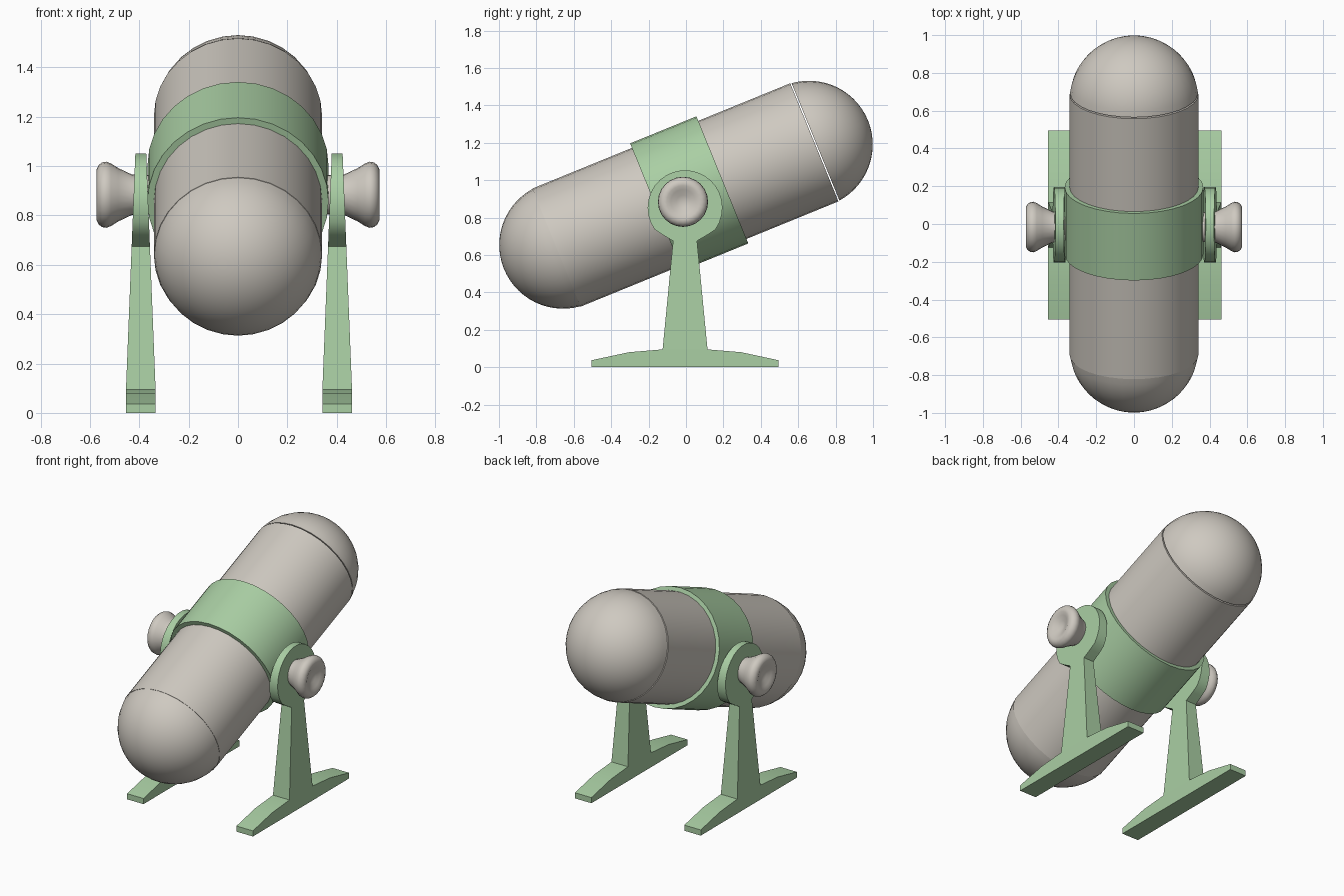
import bpy, bmesh, math
from mathutils import Matrix

cube = bpy.data.objects.get("Cube")
if cube:
    bpy.data.objects.remove(cube, do_unlink=True)


def material(name, rgb):
    mat = bpy.data.materials.new(name)
    mat.use_nodes = True
    mat.diffuse_color = (*rgb, 1)
    mat.node_tree.nodes["Principled BSDF"].inputs["Base Color"].default_value = (*rgb, 1)
    return mat


GREY = material("warm grey", (0.62, 0.585, 0.53))
GREEN = material("soft green", (0.40, 0.62, 0.37))


def finish(name, bm, mat, matrix=Matrix(), angle=30):
    bmesh.ops.remove_doubles(bm, verts=bm.verts, dist=1e-5)
    bm.transform(matrix)
    bmesh.ops.recalc_face_normals(bm, faces=bm.faces)
    mesh = bpy.data.meshes.new(name)
    bm.to_mesh(mesh)
    bm.free()
    mesh.materials.append(mat)
    obj = bpy.data.objects.new(name, mesh)
    bpy.context.collection.objects.link(obj)
    bpy.ops.object.select_all(action="DESELECT")
    obj.select_set(True)
    bpy.context.view_layer.objects.active = obj
    bpy.ops.object.shade_smooth_by_angle(angle=math.radians(angle))
    return obj


def lathe(name, profile, mat, matrix, closed=False, sides=32, angle=35):
    """Turn (radius, height) points around the local z axis."""
    bm = bmesh.new()
    verts = [bm.verts.new((r, 0, h)) for r, h in profile]
    pairs = list(zip(verts, verts[1:]))
    if closed:
        pairs.append((verts[-1], verts[0]))
    edges = [bm.edges.new(p) for p in pairs]
    bmesh.ops.spin(bm, geom=verts + edges, cent=(0, 0, 0), axis=(0, 0, 1),
                   angle=2 * math.pi, steps=sides, use_merge=True)
    return finish(name, bm, mat, matrix, angle)


def slab(name, outline, half_width, mat, centre):
    """Extrude a (y, z) outline sideways, its half width depending on z."""
    bm = bmesh.new()
    left, right = ([bm.verts.new((centre[0] + s * half_width(z), centre[1] + y, z))
                    for y, z in outline] for s in (1, -1))
    bm.faces.new(left)
    bm.faces.new(right)
    n = len(outline)
    for i in range(n):
        j = (i + 1) % n
        bm.faces.new((left[i], left[j], right[j], right[i]))
    return finish(name, bm, mat)


# Tilted body: local z runs along the barrel towards the raised back end
TILT = math.radians(22.2)
body = Matrix.Translation((0, 0, 0.922)) @ Matrix.Rotation(TILT - math.pi / 2, 4, "X")
R = 0.341
SEAM = 0.748
lathe("barrel", [(0, -SEAM), (R, -SEAM), (R, SEAM - 0.007), (0, SEAM - 0.007)], GREY, body)

# Rounded ends, each a dome cut off at the seam
DOME = 0.71
start = math.asin((SEAM - DOME) / R)
arc = [start + (math.pi / 2 - start) * i / 14 for i in range(15)]
dome = [(0, SEAM)] + [(R * math.cos(a), DOME + R * math.sin(a)) for a in arc[:-1]] + [(0, DOME + R)]
lathe("back_dome", dome, GREY, body)
lathe("front_dome", [(r, -h) for r, h in dome], GREY, body)

# Clamp band around the barrel
lathe("clamp_band", [(0.335, -0.173), (0.367, -0.173), (0.367, 0.21), (0.335, 0.21)],
      GREEN, body, closed=True)

# Stand outlines: low foot, tapering post ending in a round head
FOOT_TOP = 0.095
half_foot = [(0.5, 0), (0.5, 0.037), (0.3, 0.08), (0.12, FOOT_TOP)]
foot = half_foot + [(-y, z) for y, z in reversed(half_foot)]
HEAD_Z, HEAD_R = 0.853, 0.2
flank = [(0.12, FOOT_TOP), (0.064, 0.675), (0.12, 0.708)]
head = [(HEAD_R * math.cos(math.radians(a)), HEAD_Z + HEAD_R * math.sin(math.radians(a)))
        for a in range(-36, 217, 12)]
post = flank + head + [(-y, z) for y, z in reversed(flank)]


def post_width(z):
    return 0.06 - 0.038 * (z - FOOT_TOP) / (1.053 - FOOT_TOP)


# Knob profile: shaft, flare, rounded rim and dished end
knob = [(0, 0.35), (0.08, 0.35), (0.082, 0.43), (0.108, 0.485), (0.127, 0.515),
        (0.134, 0.533), (0.131, 0.551), (0.12, 0.565), (0.104, 0.573), (0.087, 0.572),
        (0.066, 0.563), (0.035, 0.55), (0, 0.54)]

for side, word in ((1, "left"), (-1, "right")):
    centre = (side * 0.398 + 0.004, -0.005)
    slab(word + "_foot", foot, lambda z: 0.06, GREEN, centre)
    slab(word + "_post", post, post_width, GREEN, centre)
    turn = Matrix.Translation((0, -0.016, 0.884)) @ Matrix.Rotation(side * math.pi / 2, 4, "Y")
    lathe(word + "_knob", knob, GREY, turn, sides=24, angle=50)
